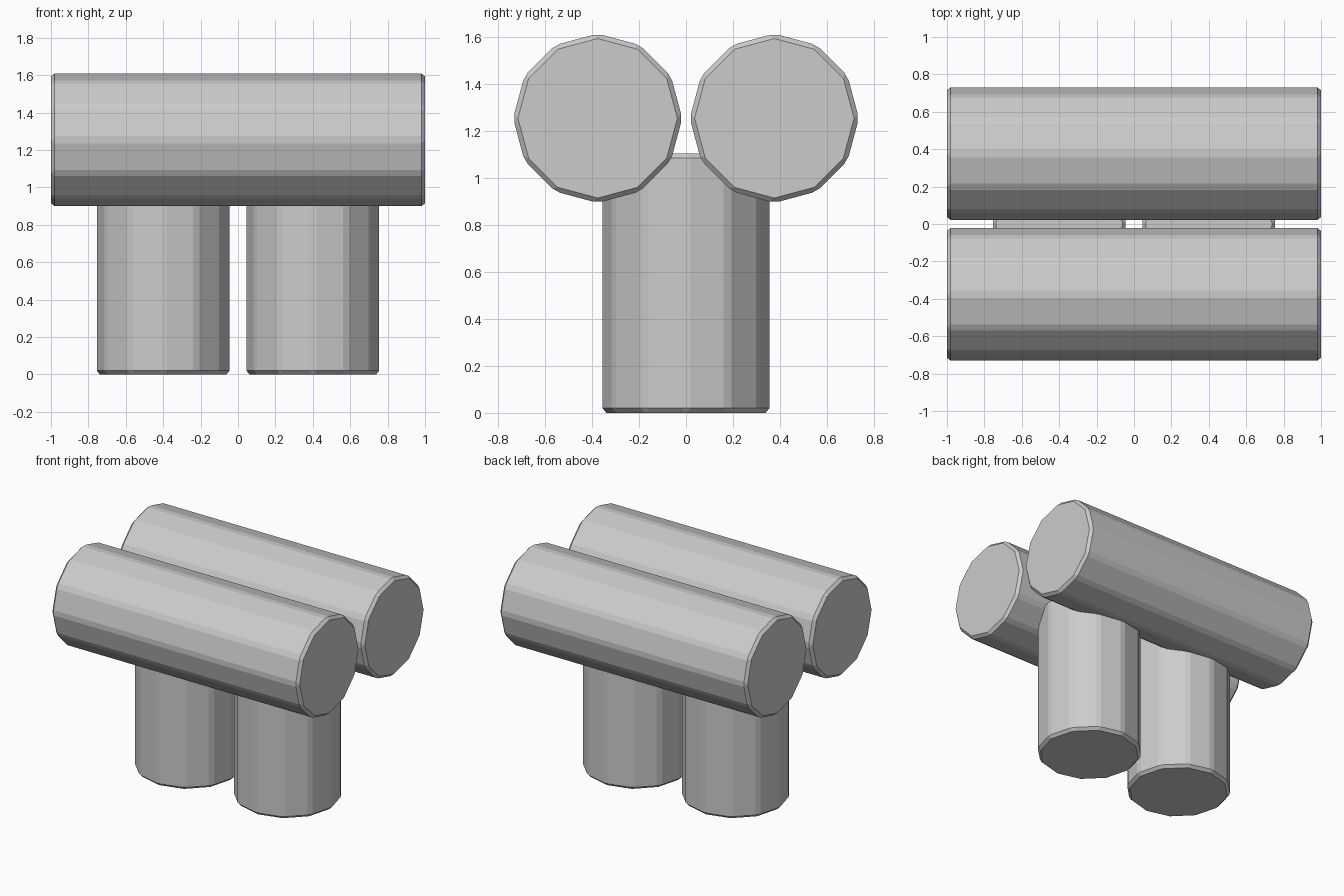
import bpy
from math import pi

if "Cube" in bpy.data.objects:
    bpy.data.objects.remove(bpy.data.objects["Cube"])

RADIUS, SIDES, BEVEL = 0.36, 12, 0.02


def log(name, length, location, rotation=(0, 0, 0)):
    """Twelve-sided cylinder with every edge slightly chamfered."""
    bpy.ops.mesh.primitive_cylinder_add(vertices=SIDES, radius=RADIUS, depth=length,
                                        location=location, rotation=rotation)
    ob = bpy.context.object
    ob.name = ob.data.name = name
    mod = ob.modifiers.new("chamfer", 'BEVEL')
    mod.width = BEVEL
    mod.segments = 1
    mod.limit_method = 'NONE'
    return ob


# Two upright posts, side by side along x
for side, x in (("left", -0.40), ("right", 0.40)):
    log(f"{side}_post", 1.104, (x, 0, 0.552))

# Two horizontal seat logs resting across the posts
for side, y in (("front", -0.376), ("back", 0.376)):
    log(f"{side}_seat_log", 2.0, (0, y, 1.254), (0, pi / 2, 0))
